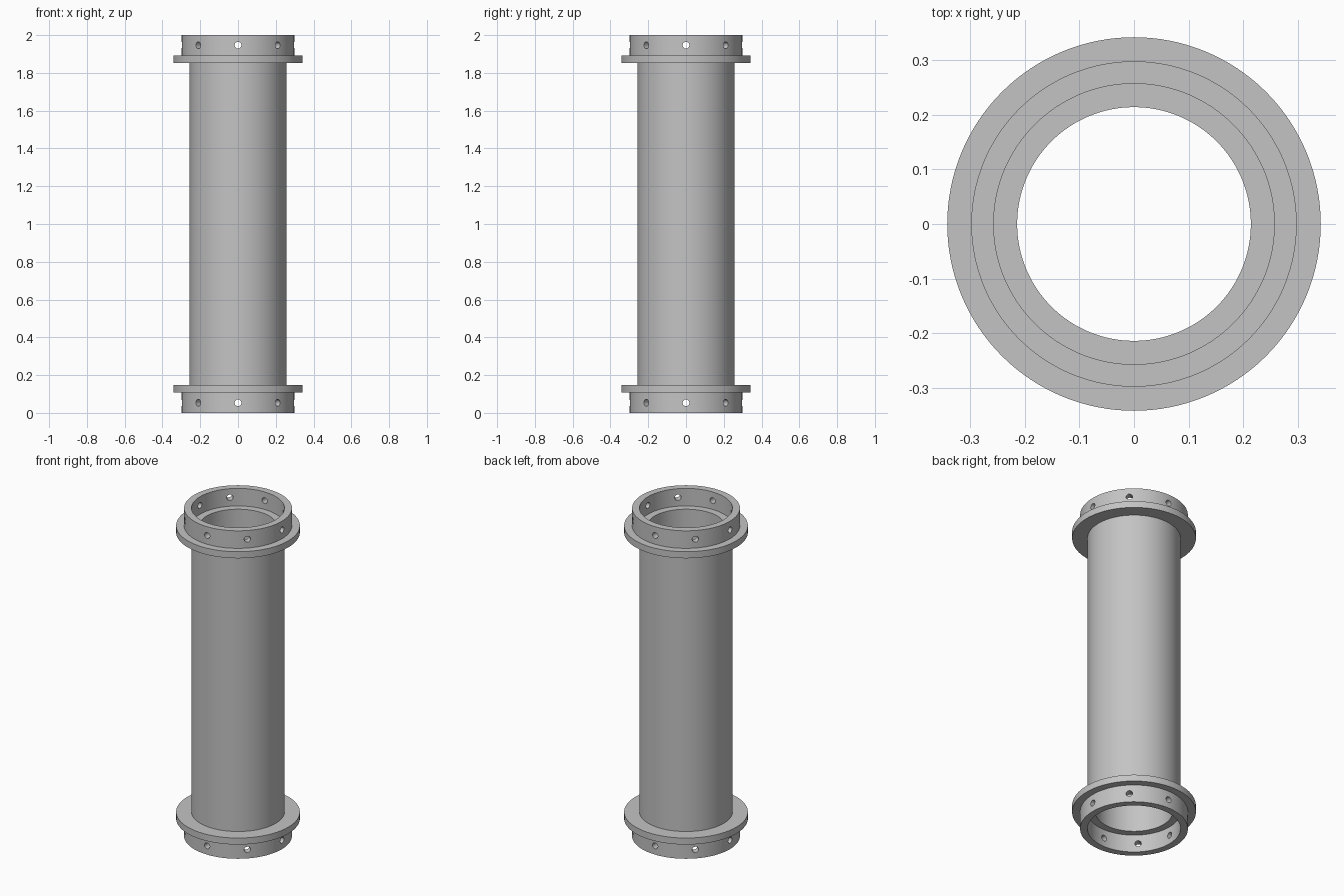
import bpy, bmesh, math
from mathutils import Matrix, Vector

cube = bpy.data.objects.get("Cube")
if cube:
    bpy.data.objects.remove(cube, do_unlink=True)

HEIGHT = 2.0
BORE, TUBE, COLLAR, FLANGE = 0.214, 0.257, 0.298, 0.342   # radii
COLLAR_H, FLANGE_TOP = 0.107, 0.147
HOLE_R, HOLES, SEGMENTS = 0.018, 8, 128

grey = bpy.data.materials.new("plain grey")
grey.use_nodes = True
colour = (0.55, 0.55, 0.55, 1)
grey.diffuse_color = colour
grey.node_tree.nodes["Principled BSDF"].inputs["Base Color"].default_value = colour


def add_object(name, bm):
    bmesh.ops.recalc_face_normals(bm, faces=bm.faces)
    mesh = bpy.data.meshes.new(name)
    bm.to_mesh(mesh)
    bm.free()
    mesh.materials.append(grey)
    obj = bpy.data.objects.new(name, mesh)
    bpy.context.collection.objects.link(obj)
    return obj


# Tube, flanges and socket collars: one closed profile turned about z
lower = [(BORE, COLLAR_H), (TUBE, COLLAR_H), (TUBE, 0), (COLLAR, 0),
         (COLLAR, COLLAR_H), (FLANGE, COLLAR_H), (FLANGE, FLANGE_TOP), (TUBE, FLANGE_TOP)]
profile = lower + [(r, HEIGHT - z) for r, z in reversed(lower)]
bm = bmesh.new()
rings = []
for i in range(SEGMENTS):
    a = math.tau * i / SEGMENTS
    rings.append([bm.verts.new((r * math.cos(a), r * math.sin(a), z)) for r, z in profile])
for i, ring in enumerate(rings):
    following = rings[(i + 1) % SEGMENTS]
    for j in range(len(profile)):
        k = (j + 1) % len(profile)
        bm.faces.new((ring[j], ring[k], following[k], following[j]))
body = add_object("flanged_tube", bm)

# Radial pin holes through both collars
bm = bmesh.new()
for z in (COLLAR_H / 2, HEIGHT - COLLAR_H / 2):
    for i in range(HOLES):
        turn = Matrix.Rotation(math.tau * i / HOLES, 4, "Z")
        place = (Matrix.Translation(Vector((0, 0, z))) @ turn
                 @ Matrix.Translation(Vector(((TUBE + COLLAR) / 2, 0, 0)))
                 @ Matrix.Rotation(math.pi / 2, 4, "Y"))
        bmesh.ops.create_cone(bm, cap_ends=True, segments=32, radius1=HOLE_R,
                              radius2=HOLE_R, depth=0.1, matrix=place)
cutter = add_object("hole_cutter", bm)
cutter.hide_render = True

bpy.ops.object.select_all(action="DESELECT")
bpy.context.view_layer.objects.active = body
body.select_set(True)
drill = body.modifiers.new("pin holes", "BOOLEAN")
drill.operation = "DIFFERENCE"
drill.solver = "EXACT"
drill.object = cutter
bpy.ops.object.modifier_apply(modifier=drill.name)
bpy.data.objects.remove(cutter, do_unlink=True)

bpy.ops.object.shade_smooth_by_angle(angle=math.radians(30))
